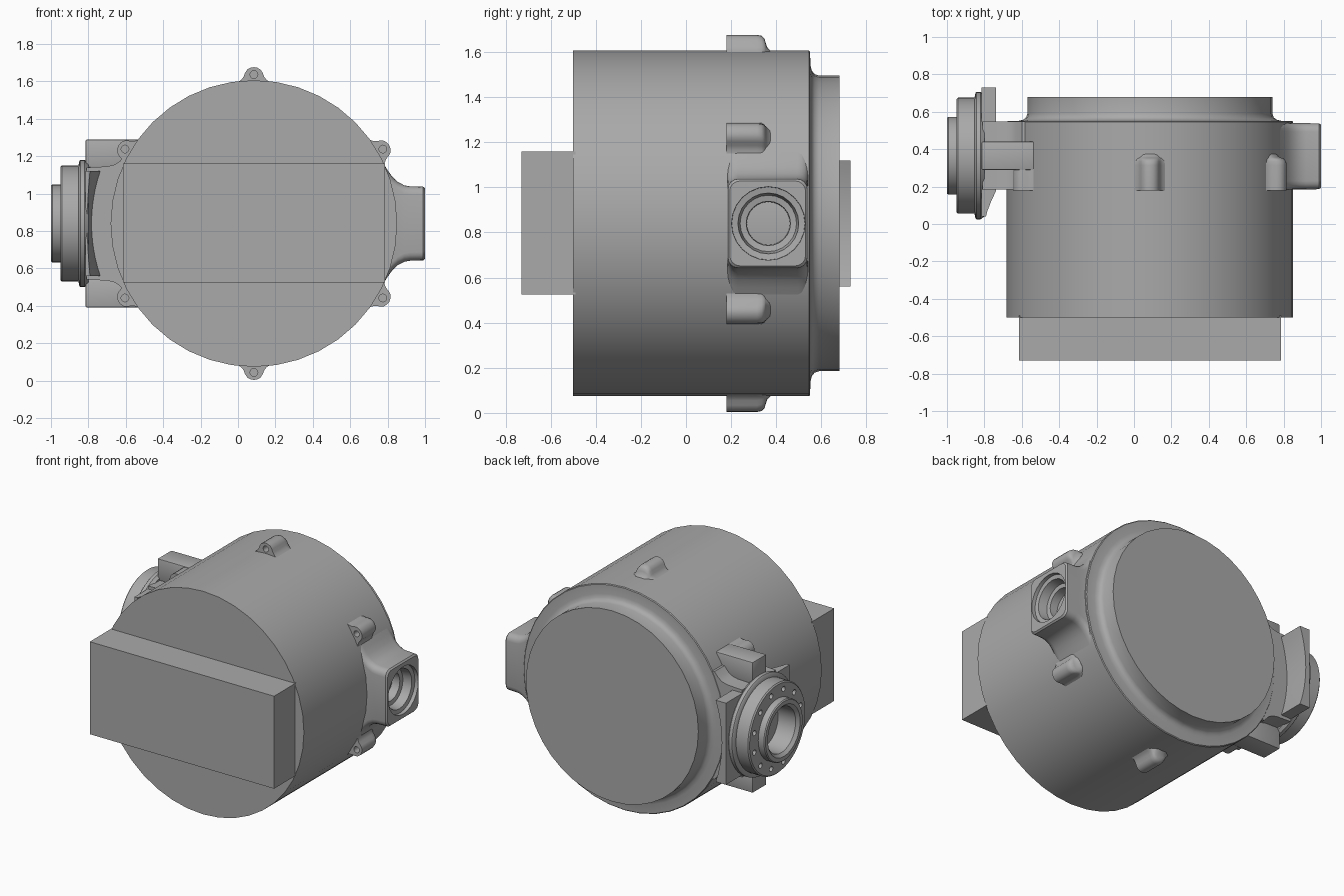
import bpy, bmesh, math
from mathutils import Vector

if "Cube" in bpy.data.objects:
    bpy.data.objects.remove(bpy.data.objects["Cube"])

CX, CZ, R = 0.085, 0.84, 0.766      # drum axis and radius
PY = 0.365                          # y centre of both side ports

grey = bpy.data.materials.new("cast_grey")
grey.diffuse_color = (0.4, 0.4, 0.4, 1)
grey.use_nodes = True
grey.node_tree.nodes["Principled BSDF"].inputs["Base Color"].default_value = grey.diffuse_color


def finish(name, bm, angle=35):
    bmesh.ops.recalc_face_normals(bm, faces=bm.faces)
    me = bpy.data.meshes.new(name)
    bm.to_mesh(me)
    bm.free()
    ob = bpy.data.objects.new(name, me)
    bpy.context.collection.objects.link(ob)
    me.materials.append(grey)
    smooth(ob, angle)
    return ob


def smooth(ob, angle=35):
    bpy.ops.object.select_all(action='DESELECT')
    ob.select_set(True)
    bpy.context.view_layer.objects.active = ob
    bpy.ops.object.shade_smooth_by_angle(angle=math.radians(angle))


def loft(bm, rings):
    """Skin equal-length rings of points and cap both ends."""
    vs = [[bm.verts.new(p) for p in ring] for ring in rings]
    n = len(vs[0])
    for a, b in zip(vs, vs[1:]):
        for i in range(n):
            j = (i + 1) % n
            bm.faces.new((a[i], a[j], b[j], b[i]))
    bm.faces.new(vs[0])
    bm.faces.new(vs[-1])


def lathe(bm, profile, axis, seg, a0=0.0):
    """Profile of (position, radius) turned about the drum (y) or a port (x)."""
    rings = []
    for p, r in profile:
        ring = []
        for i in range(seg):
            a = a0 + 2 * math.pi * i / seg
            c, s = r * math.cos(a), r * math.sin(a)
            ring.append((CX + c, p, CZ + s) if axis == 'y' else (p, PY + c, CZ + s))
        rings.append(ring)
    loft(bm, rings)


def box(name, lo, hi, bevel=0.0):
    bm = bmesh.new()
    loft(bm, [[(lo[0], lo[1], z), (hi[0], lo[1], z), (hi[0], hi[1], z), (lo[0], hi[1], z)]
              for z in (lo[2], hi[2])])
    if bevel:
        bmesh.ops.bevel(bm, geom=bm.edges[:], offset=bevel, segments=2,
                        affect='EDGES', profile=0.5)
    return finish(name, bm)


def cut(ob, cutter):
    m = ob.modifiers.new("cut", 'BOOLEAN')
    m.object, m.operation, m.solver = cutter, 'DIFFERENCE', 'EXACT'
    bpy.context.view_layer.objects.active = ob
    bpy.ops.object.modifier_apply(modifier=m.name)
    bpy.data.objects.remove(cutter)
    smooth(ob)


# main drum with stepped, filleted back
bm = bmesh.new()
lathe(bm, [(-0.5, R), (0.545, R), (0.55, R - 0.005), (0.552, 0.70), (0.558, 0.677),
           (0.57, 0.662), (0.59, 0.655), (0.68, 0.655)], 'y', 40)
finish("drum_housing", bm)

# rectangular block on the front
box("front_block", (-0.615, -0.73, 0.525), (0.785, -0.49, 1.16))

# six screw bosses around the drum
half = [(0.10, 0.70), (0.085, 0.757), (0.068, 0.768), (0.055, 0.785), (0.047, 0.806),
        (0.035, 0.824), (0.018, 0.833)]
outline = half + [(0, 0.836)] + [(-t, r) for t, r in reversed(half)]
bm, holes = bmesh.new(), bmesh.new()
for k in range(6):
    a = math.radians(90 + 60 * k)
    rad, tan = Vector((math.cos(a), 0, math.sin(a))), Vector((-math.sin(a), 0, math.cos(a)))
    base = Vector((CX, 0, CZ))
    loft(bm, [[base + tan * t + rad * (0.70 + (r - 0.70) * s) + Vector((0, y, 0))
               for t, r in outline]
              for y, s in ((0.18, 1), (0.315, 1), (0.335, 0.97), (0.348, 0.88),
                           (0.353, 0.75), (0.36, 0.6), (0.375, 0.48))])
    loft(holes, [[base + rad * 0.796 + Vector((0, y, 0))
                  + (tan * math.cos(q * math.pi / 6) + rad * math.sin(q * math.pi / 6)) * 0.021
                  for q in range(12)] for y in (0.15, 0.26)])
bosses = finish("screw_bosses", bm)
cut(bosses, finish("boss_hole_cutter", holes))

# right port: rounded square block flaring into the drum
bm = bmesh.new()
rings = []
for x, h, w in ((0.66, 0.36, 0.179), (0.775, 0.325, 0.179), (0.80, 0.285, 0.179),
                (0.825, 0.25, 0.178), (0.855, 0.222, 0.177), (0.89, 0.204, 0.177),
                (0.92, 0.199, 0.177), (0.99, 0.197, 0.176), (1.0, 0.188, 0.168)):
    ring, c = [], 0.045
    for q, (sy, sz) in enumerate(((1, 1), (-1, 1), (-1, -1), (1, -1))):
        for i in range(5):
            a = math.pi / 2 * (q + i / 4)
            ring.append((x, PY - 0.003 + sy * (w - c) + c * math.cos(a),
                         CZ + sz * (h - c) + c * math.sin(a)))
    rings.append(ring)
loft(bm, rings)
port = finish("right_port", bm)
bm = bmesh.new()
lathe(bm, [(1.05, 0.165), (0.975, 0.162), (0.97, 0.135), (0.91, 0.125), (0.905, 0.098),
           (0.83, 0.095)], 'x', 24)
cut(port, finish("port_bore_cutter", bm))

# left flange: stepped round plate with an open spout and a bolt circle
bm = bmesh.new()
lathe(bm, [(-0.85, 0.15), (-0.98, 0.155), (-1.0, 0.175), (-1.0, 0.202), (-0.993, 0.208),
           (-0.95, 0.208), (-0.95, 0.302), (-0.942, 0.31), (-0.853, 0.31), (-0.848, 0.335),
           (-0.843, 0.34), (-0.82, 0.34), (-0.80, 0.325)], 'x', 48)
flange = finish("left_flange", bm)
bm = bmesh.new()
for k in range(12):
    a = math.radians(15 + 30 * k)
    loft(bm, [[(x, PY + 0.258 * math.cos(a) + 0.018 * math.cos(q * math.pi / 6),
                CZ + 0.258 * math.sin(a) + 0.018 * math.sin(q * math.pi / 6))
               for q in range(12)] for x in (-0.97, -0.91)])
cut(flange, finish("bolt_hole_cutter", bm))

# curved backing plate whose inner face follows the drum
arc = []
for i in range(13):
    z = 0.56 + 0.56 * i / 12
    arc.append((CX - math.sqrt(0.868 ** 2 - (z - CZ) ** 2), z))
bm = bmesh.new()
loft(bm, [[(-0.815, y, 0.56)] + [(-0.815 + (x + 0.815) * s, y, z) for x, z in arc]
          + [(-0.815, y, 1.12)]
          for y, s in ((0.04, 0.3), (0.07, 0.4), (0.12, 0.65), (0.18, 1), (0.73, 1))])
finish("left_backing_plate", bm)

# saddle joining plate to drum, flaring towards the drum
bm = bmesh.new()
loft(bm, [[(x, 0.185, CZ - h), (x, 0.548, CZ - h), (x, 0.548, CZ + h), (x, 0.185, CZ + h)]
          for x, h in ((-0.81, 0.30), (-0.70, 0.305), (-0.66, 0.315), (-0.63, 0.335),
                       (-0.60, 0.37), (-0.52, 0.37))])
finish("left_saddle", bm)

# upper and lower arms of the left mount
for name, s in (("upper_arm", 1), ("lower_arm", -1)):
    z = sorted((CZ + s * 0.30, CZ + s * 0.448))
    box(name, (-0.815, 0.29, z[0]), (-0.45, 0.44, z[1]), 0.006)
